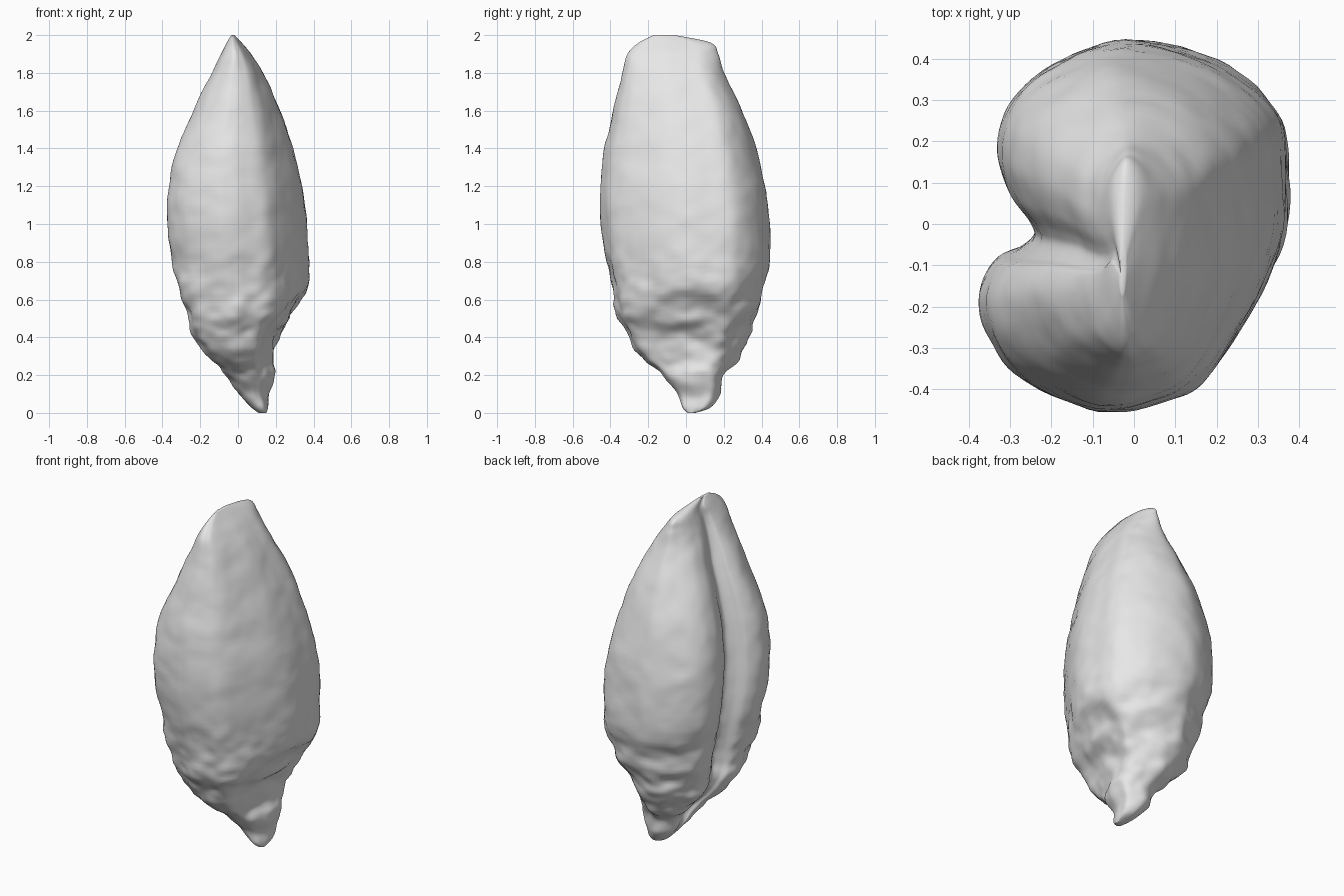
import bpy
import bmesh
import math
from mathutils import Vector, noise

default_cube = bpy.data.objects.get("Cube")
if default_cube:
    bpy.data.objects.remove(default_cube, do_unlink=True)

# Kidney-shaped cross-section (x, y in hundredths), counter-clockwise from the crease
SECTION = [(-24, -2), (-28, -6), (-34, -9), (-37.5, -17), (-35, -27), (-27, -37),
           (-8, -45.5), (8, -43), (18, -38), (27, -25), (36, -6), (37.2, 12),
           (35, 28), (20, 40), (-2, 45.5), (-20, 39), (-30, 30), (-33, 19),
           (-30, 9), (-25, 2)]

# Height, then left/right and front/back limits (hundredths)
PROFILE = [(0, 11, 15, 1, 5), (3, 7, 16, -2, 13), (10, 0, 17, -5, 18),
           (20, -6, 19, -12, 20), (28, -13, 20, -22, 27), (40, -24, 24, -30, 33),
           (50, -27, 30, -36, 36), (64, -31, 36, -39, 40), (80, -35, 37.2, -42, 44),
           (100, -37.5, 36.5, -45, 44.5), (120, -36.5, 34, -45.5, 42),
           (140, -32, 29, -43, 37), (160, -23.5, 22.5, -38.5, 30),
           (180, -14, 13.5, -33.5, 20), (190, -9, 7, -31, 17),
           (196, -6, 2, -25, 13), (200, -3.5, -2, -17, -6)]


def spline(points, steps, closed=False):
    """Sample a Catmull-Rom spline through points of any dimension."""
    count = len(points)
    pick = (lambda i: points[i % count]) if closed else \
           (lambda i: points[max(0, min(count - 1, i))])
    samples = []
    for i in range(count if closed else count - 1):
        quad = [Vector(pick(i + k)) for k in (-1, 0, 1, 2)]
        a, b, c, d = quad
        for s in range(steps):
            t = s / steps
            samples.append(b + (c - a) * t / 2
                           + (a * 2 - b * 5 + c * 4 - d) * t * t / 2
                           + (b * 3 - a - c * 3 + d) * t ** 3 / 2)
    if not closed:
        samples.append(Vector(points[-1]))
    return samples


def smooth(value):
    value = max(0, min(1, value))
    return value * value * (3 - 2 * value)


def surface_point(section_point, limits):
    """Fit the section into one ring, then add the germ hollow and wrinkles."""
    z, left, right, front, back = limits / 100
    u = section_point.x / 37.5
    v = max(-1, min(1, section_point.y / 45.5))
    # The crease closes towards the germ tip
    if u < 0:
        round_u = -math.sqrt(1 - v * v)
        u = round_u + (u - round_u) * smooth(z * 4)
    x = (left + right) / 2 + u * (right - left) / 2
    y = (front + back) / 2 + v * (back - front) / 2
    # Germ hollow below an arched ridge
    ridge = 0.68 - 2 * y * y
    hollow = smooth((ridge - z) * 9) * smooth((z - 0.15) * 4)
    x -= 0.045 * hollow * smooth(u * 2) * math.exp(-(y * 5) ** 2)
    # Uneven skin, rougher near the germ
    point = Vector((x, y, z))
    rough = 0.007 + 0.016 * smooth((1 - z) * 2) * smooth(z * 4)
    outward = Vector((u, v, 0))
    bump = noise.noise(Vector((x * 6, y * 6, z * 8)))
    fine = noise.noise(Vector((x * 14, y * 14, z * 18)))
    return point + outward * rough * (bump + fine / 2) * smooth((2 - z) * 5)


# Grain body
bm = bmesh.new()
outline = spline(SECTION, 7, closed=True)
rings = [[bm.verts.new(surface_point(p, limits)) for p in outline]
         for limits in spline(PROFILE, 7)]
for lower, upper in zip(rings, rings[1:]):
    for i in range(len(outline)):
        j = (i + 1) % len(outline)
        bm.faces.new((lower[i], lower[j], upper[j], upper[i]))
bm.faces.new(rings[0][::-1])
bm.faces.new(rings[-1])
bmesh.ops.recalc_face_normals(bm, faces=bm.faces)
mesh = bpy.data.meshes.new("grain_body")
bm.to_mesh(mesh)
bm.free()
grain = bpy.data.objects.new("grain_body", mesh)
bpy.context.collection.objects.link(grain)

# Plain grey husk
husk = bpy.data.materials.new("husk_grey")
husk.use_nodes = True
colour = (0.8, 0.8, 0.8, 1)
husk.diffuse_color = colour
husk.node_tree.nodes["Principled BSDF"].inputs["Base Color"].default_value = colour
mesh.materials.append(husk)

bpy.context.view_layer.objects.active = grain
grain.select_set(True)
bpy.ops.object.shade_smooth_by_angle(angle=math.radians(60))
